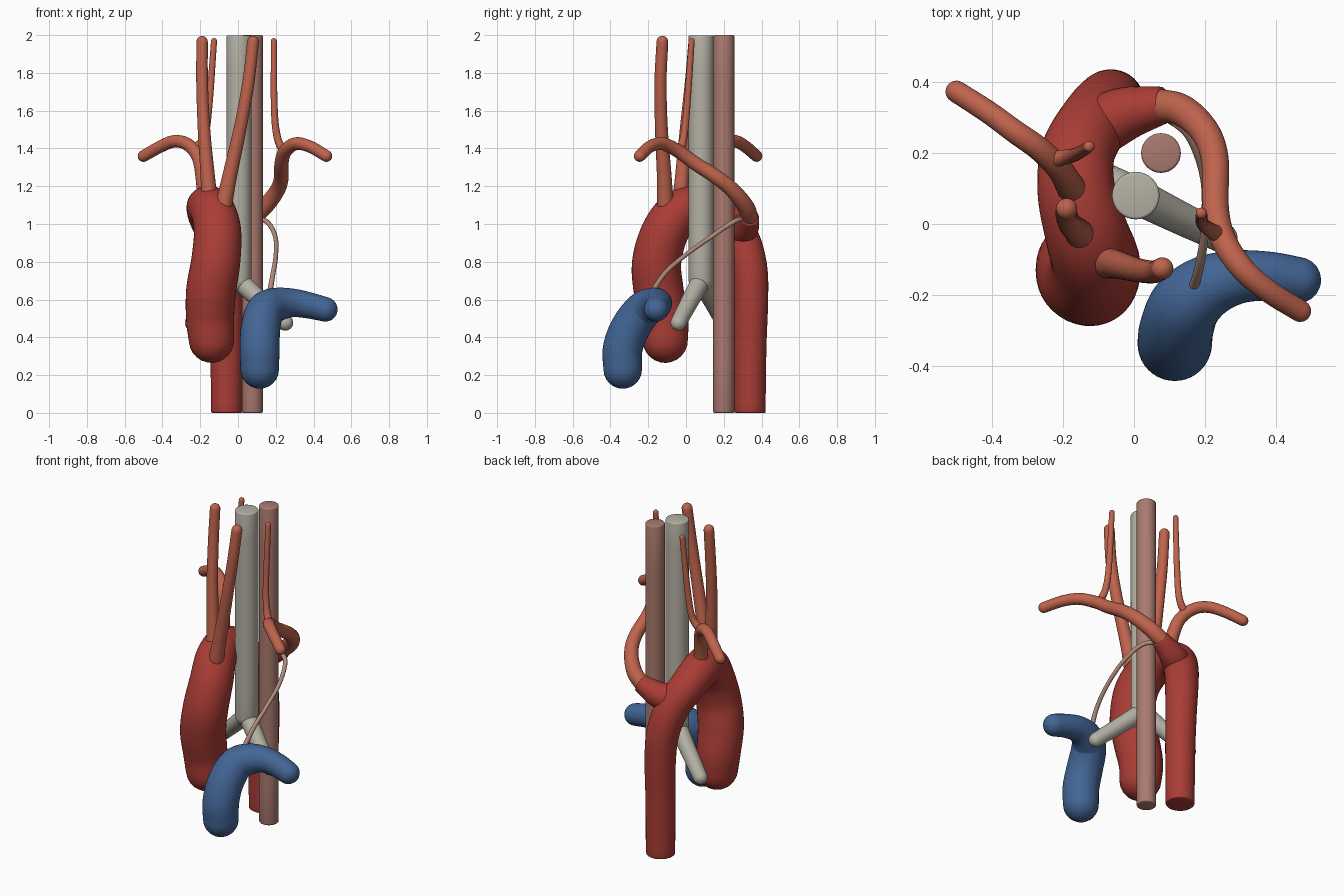
import bpy, bmesh, math
from mathutils import Vector


def material(name, rgb):
    m = bpy.data.materials.new(name)
    m.diffuse_color = (*rgb, 1)
    return m


RED = material("deep red", (0.40, 0.046, 0.036))
CORAL = material("coral", (0.52, 0.125, 0.072))
BLUE = material("blue", (0.055, 0.13, 0.30))
GREY = material("warm grey", (0.46, 0.44, 0.375))
PINK = material("dusty pink", (0.40, 0.195, 0.16))
TAN = material("pale tan", (0.44, 0.26, 0.20))


def spline(pts, n):
    """Smooth interpolation of (x, y, z, radius) points."""
    p = [Vector(q) for q in pts]
    p = [2 * p[0] - p[1]] + p + [2 * p[-1] - p[-2]]
    out = []
    for i in range(1, len(p) - 2):
        a, b, c, d = p[i - 1:i + 3]
        for k in range(n):
            t = k / n
            out.append(0.5 * (2 * b + (c - a) * t + (2 * a - 5 * b + 4 * c - d) * t * t
                              + (3 * b - a - 3 * c + d) * t ** 3))
    return out + [p[-2]]


def cap_rings(pos, direction, r, dome):
    """Rings closing a tube end, from the rim outwards."""
    if dome:
        steps = [math.radians(a) for a in (15, 30, 45, 60, 75, 86)]
        return [(pos + direction * r * math.sin(a), r * math.cos(a)) for a in steps]
    e = min(0.008, r * 0.2)  # small rounded rim on a flat end
    return [(pos + direction * e * math.sin(a), r - e + e * math.cos(a))
            for a in (math.radians(30), math.radians(60), math.radians(90))]


def tube(name, pts, mat, domes=(True, True), sides=32, n=8):
    s = spline(pts, n)
    c = [q.to_3d() for q in s]
    last = len(c) - 1
    tan = [(c[min(i + 1, last)] - c[max(i - 1, 0)]).normalized() for i in range(last + 1)]
    start = cap_rings(c[0], -tan[0], s[0][3], domes[0])[::-1]
    end = cap_rings(c[-1], tan[-1], s[-1][3], domes[1])
    rings = ([(p, r, tan[0]) for p, r in start]
             + [(c[i], s[i][3], tan[i]) for i in range(last + 1)]
             + [(p, r, tan[-1]) for p, r in end])
    bm = bmesh.new()
    u = tan[0].orthogonal().normalized()
    prev = None
    for p, r, t in rings:
        u = (u - t * u.dot(t)).normalized()
        v = t.cross(u)
        ring = [bm.verts.new(p + r * (u * math.cos(a) + v * math.sin(a)))
                for a in (2 * math.pi * k / sides for k in range(sides))]
        if prev:
            for k in range(sides):
                j = (k + 1) % sides
                bm.faces.new((prev[k], prev[j], ring[j], ring[k]))
        else:
            bm.faces.new(ring[::-1])
        prev = ring
    bm.faces.new(prev)
    me = bpy.data.meshes.new(name)
    bm.to_mesh(me)
    bm.free()
    me.materials.append(mat)
    for f in me.polygons:
        f.use_smooth = True
    ob = bpy.data.objects.new(name, me)
    bpy.context.collection.objects.link(ob)
    return ob


# Airway: windpipe and its two branches
tube("windpipe", [(0.005, 0.08, 0.70, 0.066), (0.005, 0.08, 1.99, 0.067)], GREY, (True, False))
for side, name in ((1, "left_airway_branch"), (-1, "right_airway_branch")):
    tube(name, [(0.005, 0.08, 0.70, 0.052),
                (0.005 + 0.12 * side, 0.08 - 0.06 * side, 0.59, 0.047),
                (0.005 + 0.245 * side, 0.08 - 0.12 * side, 0.477, 0.042)], GREY)

# Gullet
tube("gullet", [(0.076, 0.2, 0.008, 0.056), (0.076, 0.2, 1.992, 0.056)], PINK, (False, False))

# Main artery: rising limb, arch and descending limb
tube("main_artery", [
    (-0.14, -0.11, 0.385, 0.12), (-0.148, -0.115, 0.50, 0.127), (-0.142, -0.145, 0.65, 0.132),
    (-0.118, -0.155, 0.80, 0.13), (-0.108, -0.11, 0.96, 0.125), (-0.132, -0.03, 1.065, 0.118),
    (-0.162, 0.09, 1.09, 0.11), (-0.158, 0.20, 1.04, 0.104), (-0.11, 0.29, 0.92, 0.099),
    (-0.075, 0.335, 0.77, 0.095), (-0.062, 0.345, 0.60, 0.09), (-0.06, 0.34, 0.35, 0.086),
    (-0.06, 0.338, 0.008, 0.083)], RED, (True, False), 40)

# Outpouching at the back of the arch
tube("arch_pouch", [(-0.10, 0.275, 0.96, 0.085), (-0.02, 0.312, 0.985, 0.075),
                    (0.08, 0.335, 1.035, 0.053)], RED, (True, False))

# Arm arteries
tube("left_arm_artery", [
    (0.06, 0.335, 1.025, 0.047), (0.135, 0.32, 1.085, 0.045), (0.20, 0.26, 1.165, 0.041),
    (0.228, 0.18, 1.235, 0.039), (0.23, 0.05, 1.32, 0.037), (0.25, -0.04, 1.385, 0.036),
    (0.305, -0.125, 1.425, 0.034), (0.38, -0.19, 1.41, 0.032), (0.468, -0.245, 1.36, 0.031)], CORAL)
tube("right_arm_artery", [
    (-0.17, 0.09, 1.10, 0.045), (-0.185, 0.115, 1.24, 0.039), (-0.21, 0.155, 1.355, 0.036),
    (-0.265, 0.21, 1.42, 0.034), (-0.335, 0.26, 1.438, 0.033), (-0.41, 0.315, 1.41, 0.032),
    (-0.50, 0.373, 1.36, 0.031)], CORAL)

# Neck arteries
tube("left_neck_artery", [(-0.075, -0.11, 1.10, 0.044), (-0.045, -0.115, 1.25, 0.039),
                          (0.01, -0.13, 1.50, 0.034), (0.055, -0.135, 1.75, 0.032),
                          (0.08, -0.125, 1.965, 0.031)], CORAL)
tube("right_neck_artery", [(-0.15, -0.03, 1.12, 0.044), (-0.16, -0.02, 1.25, 0.038),
                           (-0.18, 0.0, 1.50, 0.033), (-0.19, 0.025, 1.75, 0.031),
                           (-0.19, 0.043, 1.965, 0.03)], CORAL)

# Thin spine arteries
tube("left_spine_artery", [(0.245, -0.035, 1.375, 0.024), (0.208, -0.012, 1.46, 0.02),
                           (0.192, 0.005, 1.62, 0.018), (0.19, 0.03, 1.968, 0.016)], CORAL, sides=20)
tube("right_spine_artery", [(-0.235, 0.18, 1.39, 0.024), (-0.178, 0.192, 1.465, 0.02),
                            (-0.152, 0.202, 1.64, 0.018), (-0.127, 0.218, 1.968, 0.016)], CORAL, sides=20)

# Lung artery: trunk and left branch
tube("lung_artery", [
    (0.115, -0.335, 0.23, 0.102), (0.115, -0.335, 0.34, 0.105), (0.12, -0.295, 0.45, 0.104),
    (0.145, -0.23, 0.54, 0.10), (0.205, -0.178, 0.573, 0.09), (0.29, -0.15, 0.582, 0.076),
    (0.38, -0.147, 0.568, 0.069), (0.462, -0.158, 0.548, 0.065)], BLUE, sides=40)

# Thin cord joining the pouch to the lung artery
tube("joining_cord", [
    (0.08, 0.31, 1.03, 0.013), (0.155, 0.25, 1.01, 0.013), (0.198, 0.13, 0.93, 0.012),
    (0.2, -0.01, 0.83, 0.012), (0.185, -0.115, 0.735, 0.013), (0.165, -0.19, 0.62, 0.015)],
     TAN, sides=16)
